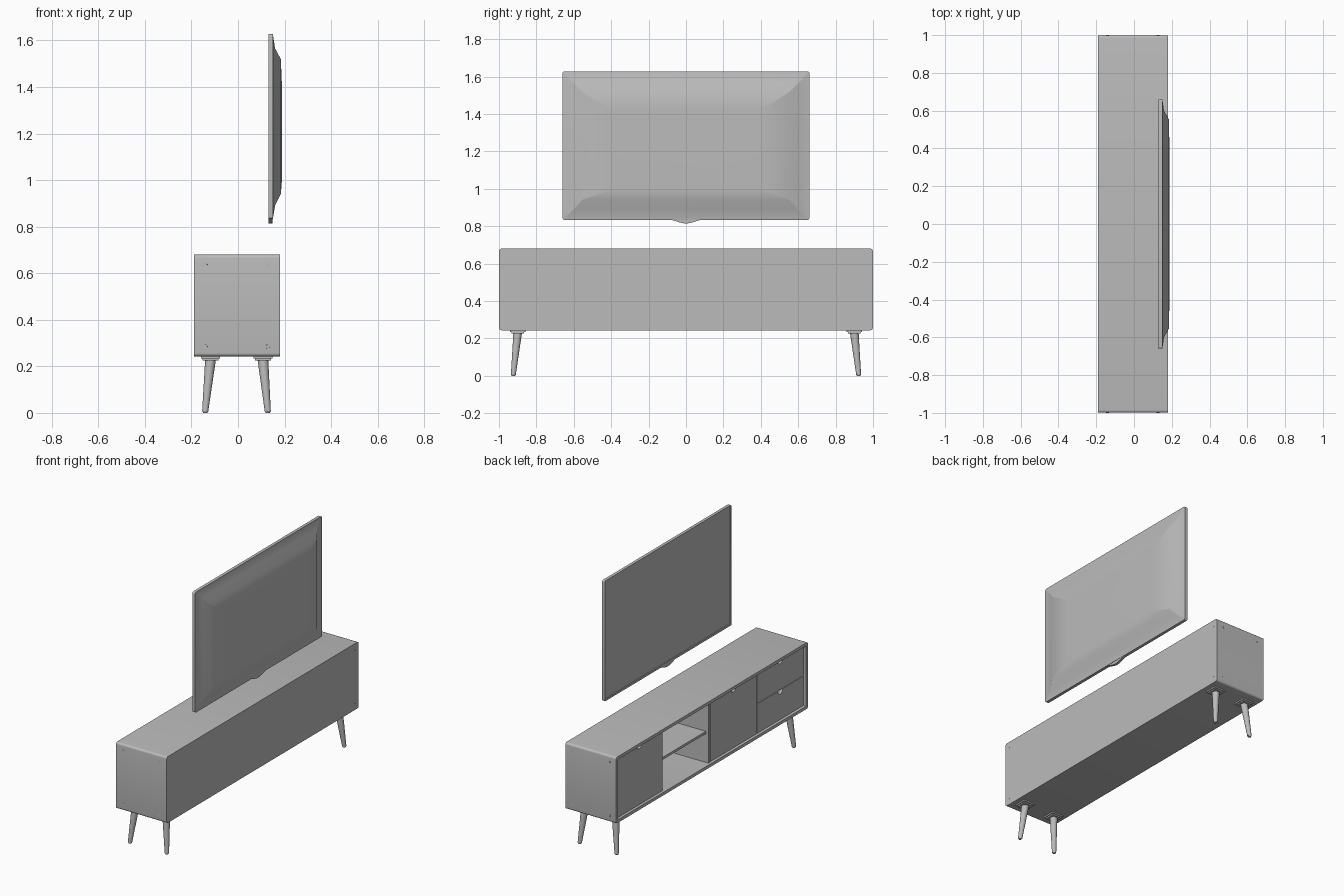
import bpy, bmesh, math
from mathutils import Vector

cube = bpy.data.objects.get("Cube")
if cube:
    bpy.data.objects.remove(cube, do_unlink=True)

grey = bpy.data.materials.new("plain_grey")
grey.use_nodes = True
GREY = (0.5, 0.5, 0.5, 1)
grey.diffuse_color = GREY
grey.node_tree.nodes["Principled BSDF"].inputs["Base Color"].default_value = GREY


def finish(name, bm, smooth=True):
    bmesh.ops.recalc_face_normals(bm, faces=bm.faces)
    mesh = bpy.data.meshes.new(name)
    bm.to_mesh(mesh)
    bm.free()
    mesh.materials.append(grey)
    obj = bpy.data.objects.new(name, mesh)
    bpy.context.collection.objects.link(obj)
    if smooth:
        bpy.ops.object.select_all(action='DESELECT')
        obj.select_set(True)
        bpy.context.view_layer.objects.active = obj
        bpy.ops.object.shade_smooth_by_angle(angle=math.radians(25))
    return obj


def rounded_rect(half, z0, z1, r, steps=5):
    """Rounded rectangle outline in the y-z plane."""
    pts = []
    corners = [(half - r, z1 - r), (r - half, z1 - r), (r - half, z0 + r), (half - r, z0 + r)]
    for i, (y, z) in enumerate(corners):
        for k in range(steps + 1):
            a = (i + k / steps) * math.pi / 2
            pts.append((y + r * math.cos(a), z + r * math.sin(a)))
    return pts


def loft(name, rings):
    """Skin a list of (x, outline) and cap both ends."""
    bm = bmesh.new()
    loops = [[bm.verts.new((x, y, z)) for y, z in pts] for x, pts in rings]
    n = len(loops[0])
    for a, b in zip(loops, loops[1:]):
        for i in range(n):
            j = (i + 1) % n
            bm.faces.new((a[i], a[j], b[j], b[i]))
    bm.faces.new(loops[0])
    bm.faces.new(loops[-1])
    return finish(name, bm)


def prism(name, pts, x0, x1):
    return loft(name, [(x0, pts), (x1, pts)])


def box(name, lo, hi):
    y0, z0, y1, z1 = lo[1], lo[2], hi[1], hi[2]
    return prism(name, [(y0, z0), (y1, z0), (y1, z1), (y0, z1)], lo[0], hi[0])


def cone(name, a, b, r0, r1, sides=20):
    """Round bar from point a to point b."""
    a, b = Vector(a), Vector(b)
    bm = bmesh.new()
    bmesh.ops.create_cone(bm, cap_ends=True, segments=sides, radius1=r0, radius2=r1,
                          depth=(b - a).length)
    turn = Vector((0, 0, 1)).rotation_difference(b - a)
    bmesh.ops.rotate(bm, verts=bm.verts, matrix=turn.to_matrix())
    bmesh.ops.translate(bm, verts=bm.verts, vec=(a + b) / 2)
    return finish(name, bm)


# Cabinet shell: hollow rounded box, open towards -x
BOT, TOP, FRONT, BACK = 0.243, 0.68, -0.19, 0.18
outer = rounded_rect(0.999, BOT, TOP, 0.014)
inner = rounded_rect(0.979, BOT + 0.02, TOP - 0.02, 0.004)
loft("cabinet_shell", [(0.165, inner), (FRONT, inner), (FRONT, outer), (BACK, outer)])

# Inside boards
Z0, Z1, MID = BOT + 0.02, TOP - 0.02, 0.46
for name, y, x in (("left_divider", 0.49, -0.154), ("middle_divider", 0.005, -0.173),
                   ("right_divider", -0.49, -0.154)):
    box(name, (x, y - 0.01, Z0), (0.165, y + 0.01, Z1))
box("open_shelf", (-0.155, 0.015, MID - 0.008), (0.165, 0.48, MID + 0.008))
box("drawer_rail", (-0.154, -0.979, MID - 0.008), (0.165, -0.5, MID + 0.008))


# Doors and drawers with a half-round finger notch in the top edge
def front_panel(name, y0, y1, z0, z1, r=0.026, gap=0.0015):
    y0, y1, z0, z1 = y0 + gap, y1 - gap, z0 + gap, z1 - gap
    c = (y0 + y1) / 2
    notch = [(c + r * math.cos(math.pi * k / 12), z1 - r * math.sin(math.pi * k / 12))
             for k in range(13)]
    prism(name, [(y0, z0), (y1, z0), (y1, z1)] + notch + [(y0, z1)], -0.173, -0.155)


front_panel("left_door", 0.488, 0.979, Z0, Z1)
front_panel("right_door", -0.488, -0.005, Z0, Z1)
front_panel("upper_drawer", -0.979, -0.488, MID, Z1)
front_panel("lower_drawer", -0.979, -0.488, Z0, MID)

# Screws on the ends and small pins on the back
for side in (-1, 1):
    for z in (0.285, 0.637):
        for x in (-0.14, 0.127):
            cone("end_screw", (x, side * 0.99, z), (x, side, z), 0.009, 0.008, 14)
        cone("back_pin", (0.17, side * 0.966, z), (0.181, side * 0.966, z), 0.004, 0.004, 8)

# Splayed legs on square mounting plates
for sy in (-1, 1):
    for top_x, foot_x in ((-0.118, -0.141), (0.107, 0.128)):
        y = sy * 0.9
        box("leg_plate", (top_x - 0.041, y - 0.041, 0.234), (top_x + 0.041, y + 0.041, BOT))
        box("leg_plate_step", (top_x - 0.034, y - 0.034, 0.226), (top_x + 0.034, y + 0.034, 0.234))
        cone("leg", (foot_x, sy * 0.923, 0.006), (top_x, y, 0.23), 0.013, 0.023)
        cone("leg_foot", (foot_x, sy * 0.923, 0), (foot_x, sy * 0.923, 0.008), 0.009, 0.0125)

# Television: recessed screen, thin bezel, stepped back
loft("television", [
    (0.134, rounded_rect(0.647, 0.849, 1.614, 0.004)),
    (0.13, rounded_rect(0.649, 0.847, 1.616, 0.004)),
    (0.13, rounded_rect(0.66, 0.834, 1.627, 0.01)),
    (0.15, rounded_rect(0.66, 0.834, 1.627, 0.01)),
    (0.159, rounded_rect(0.6, 0.89, 1.566, 0.006)),
    (0.184, rounded_rect(0.555, 0.94, 1.52, 0.004)),
    (0.188, rounded_rect(0.41, 0.99, 1.425, 0.004)),
])

# Curved lip under the screen
lip = [(0.1 * k / 8, 0.825 + 0.0105 * -math.cos(math.pi * k / 8)) for k in range(-8, 9)]
prism("television_lip", lip, 0.131, 0.148)
